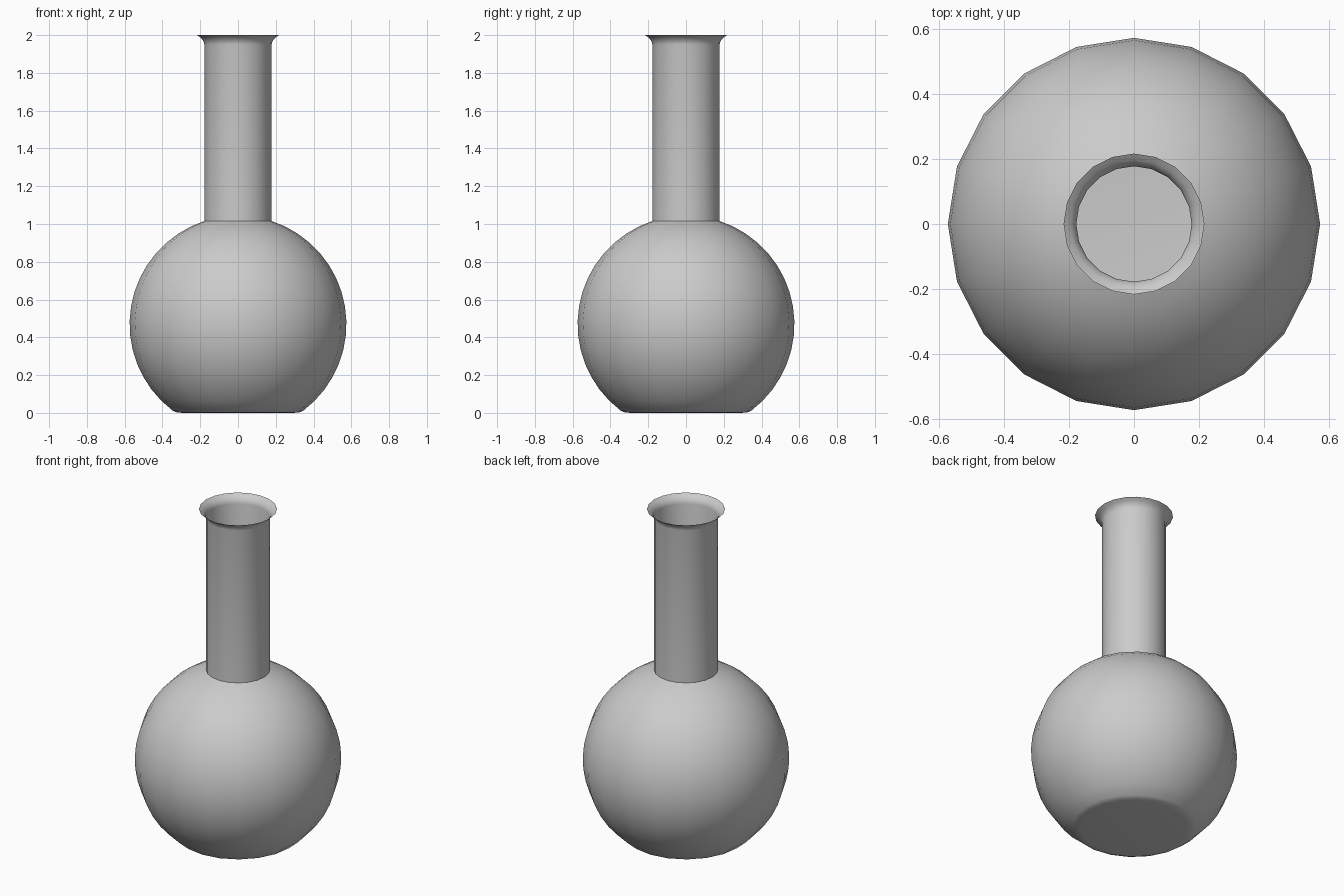
import bpy, bmesh, math

if "Cube" in bpy.data.objects:
    bpy.data.objects.remove(bpy.data.objects["Cube"])

SIDES = 20
NECK_R, BULB_R, BULB_Z = 0.178, 0.574, 0.47

# Single flat grey
grey = bpy.data.materials.new("light_grey")
grey.use_nodes = True
colour = (0.6, 0.6, 0.6, 1.0)
grey.diffuse_color = colour
grey.node_tree.nodes["Principled BSDF"].inputs["Base Color"].default_value = colour


def lathe(name, profile, floor=False):
    """Turn a bottom-to-top (radius, height) profile around z."""
    bm = bmesh.new()
    rings = []
    for r, z in profile:
        rings.append([bm.verts.new((r * math.cos(a), r * math.sin(a), z))
                      for a in (math.tau * i / SIDES for i in range(SIDES))])
    for low, high in zip(rings, rings[1:]):
        for i in range(SIDES):
            j = (i + 1) % SIDES
            bm.faces.new((low[i], low[j], high[j], high[i]))
    if floor:
        bm.faces.new(rings[0][::-1])
    mesh = bpy.data.meshes.new(name)
    bm.to_mesh(mesh)
    bm.free()
    mesh.materials.append(grey)
    obj = bpy.data.objects.new(name, mesh)
    bpy.context.collection.objects.link(obj)
    bpy.ops.object.select_all(action='DESELECT')
    obj.select_set(True)
    bpy.context.view_layer.objects.active = obj
    bpy.ops.object.shade_smooth_by_angle(angle=math.radians(40))
    return obj


# Round bulb, open at the neck, with a softened flat base
start = -math.acos(0.345 / BULB_R)
end = math.acos(NECK_R / BULB_R)
STEPS = 16
bulb = [(0.295, 0.0), (0.325, 0.003)]
for k in range(STEPS + 1):
    a = start + (end - start) * k / STEPS
    bulb.append((BULB_R * math.cos(a), BULB_Z + BULB_R * math.sin(a)))
lathe("bulb", bulb, floor=True)

# Straight open neck with a flared lip
neck_base = bulb[-1][1]
lathe("neck", [(NECK_R, neck_base), (NECK_R, 1.95), (0.181, 1.963),
               (0.188, 1.976), (0.198, 1.987), (0.217, 2.0)])
